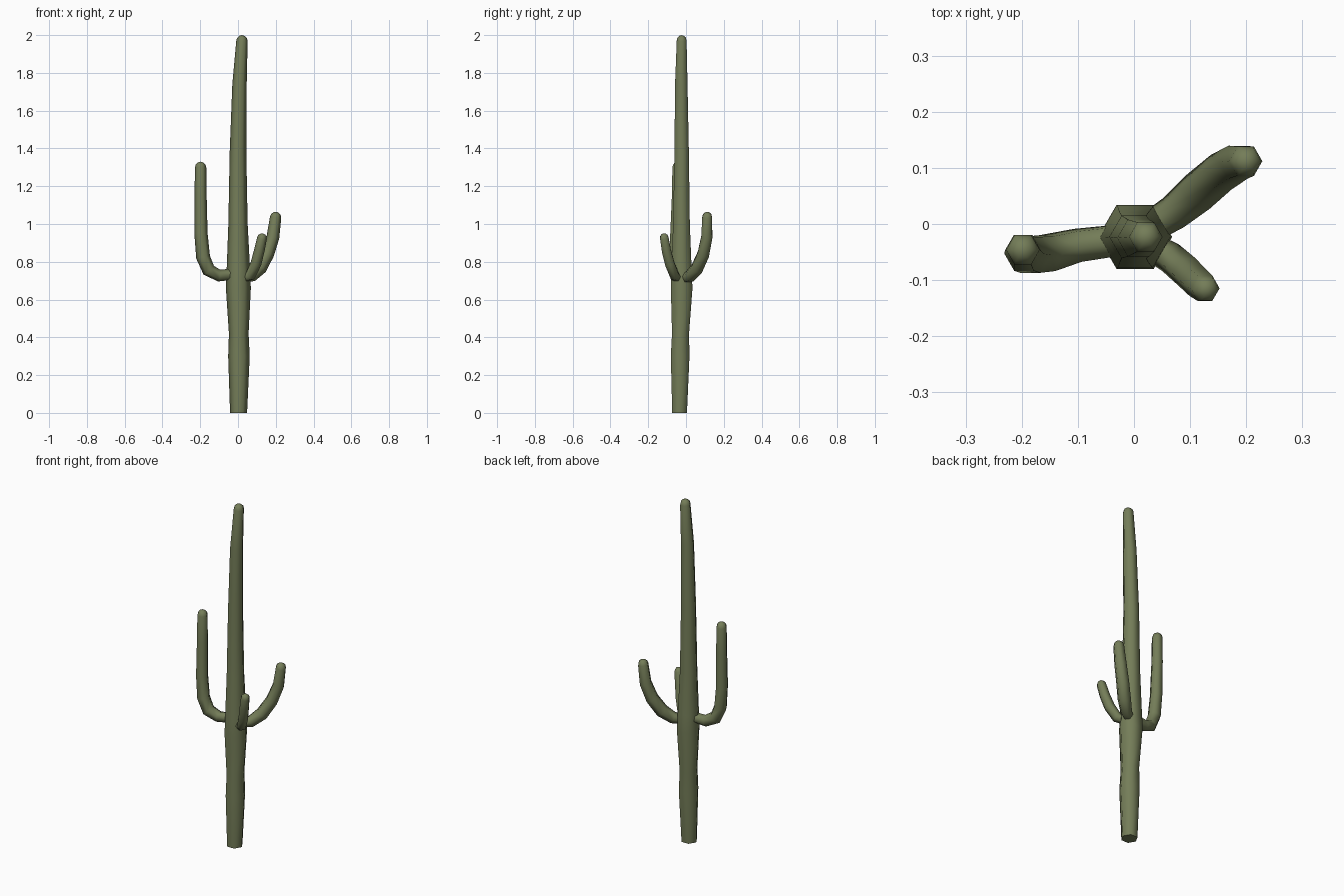
import bpy, bmesh, math
from mathutils import Vector

if "Cube" in bpy.data.objects:
    bpy.data.objects.remove(bpy.data.objects["Cube"])

green = bpy.data.materials.new("cactus green")
green.diffuse_color = (0.175, 0.205, 0.098, 1)
green.use_nodes = True
green.node_tree.nodes["Principled BSDF"].inputs["Base Color"].default_value = green.diffuse_color


def stem(name, path, sides=6):
    """Six-sided tube along (x, y, z, radius) points, with a rounded tip."""
    pts = [Vector(p[:3]) for p in path]
    radii = [p[3] for p in path]
    # Rounded tip rings
    d = (pts[-1] - pts[-2]).normalized()
    end, r = pts[-1], radii[-1]
    for along, size in ((0.5, 0.85), (0.85, 0.5)):
        pts.append(end + d * r * along)
        radii.append(r * size)
    bm = bmesh.new()
    rings = []
    for i, (p, rad) in enumerate(zip(pts, radii)):
        t = pts[min(i + 1, len(pts) - 1)] - pts[max(i - 1, 0)]
        if i == 0 and p.z == 0:
            t = Vector((0, 0, 1))
        q = Vector((0, 0, 1)).rotation_difference(t.normalized())
        rings.append([bm.verts.new(p + q @ Vector((
            rad * math.cos(math.tau * k / sides),
            rad * math.sin(math.tau * k / sides), 0))) for k in range(sides)])
    for a, b in zip(rings, rings[1:]):
        for k in range(sides):
            n = (k + 1) % sides
            bm.faces.new((a[k], a[n], b[n], b[k]))
    bm.faces.new(rings[0][::-1])
    tip = bm.verts.new(end + d * r)
    for k in range(sides):
        bm.faces.new((rings[-1][k], rings[-1][(k + 1) % sides], tip))
    for f in bm.faces:
        f.smooth = len(f.verts) != sides   # flat base only
    mesh = bpy.data.meshes.new(name)
    bm.to_mesh(mesh)
    bm.free()
    mesh.materials.append(green)
    obj = bpy.data.objects.new(name, mesh)
    bpy.context.collection.objects.link(obj)
    return obj


# Main trunk, slightly bulging and leaning at the top
stem("trunk", [
    (0.003, -0.034, 0, 0.045), (0.005, -0.031, 0.3, 0.057),
    (0.004, -0.029, 0.42, 0.052), (0.002, -0.023, 0.66, 0.066),
    (0.002, -0.024, 0.76, 0.062), (0.000, -0.024, 1.0, 0.051),
    (0.000, -0.023, 1.38, 0.044), (0.008, -0.025, 1.74, 0.038),
    (0.021, -0.023, 1.97, 0.030)])

# Tall left arm
stem("left_arm", [
    (-0.02, -0.028, 0.735, 0.030), (-0.10, -0.038, 0.727, 0.032),
    (-0.155, -0.052, 0.755, 0.036), (-0.185, -0.055, 0.825, 0.037),
    (-0.196, -0.053, 0.95, 0.035), (-0.198, -0.047, 1.15, 0.032),
    (-0.198, -0.046, 1.30, 0.030)])

# Middle arm at the back right
stem("back_right_arm", [
    (0.03, -0.005, 0.715, 0.028), (0.07, 0.02, 0.722, 0.032),
    (0.115, 0.058, 0.765, 0.037), (0.155, 0.092, 0.84, 0.036),
    (0.185, 0.11, 0.93, 0.034), (0.199, 0.112, 1.035, 0.030)])

# Short arm at the front right
stem("front_right_arm", [
    (0.03, -0.04, 0.715, 0.025), (0.065, -0.06, 0.725, 0.028),
    (0.095, -0.086, 0.79, 0.029), (0.113, -0.104, 0.86, 0.028),
    (0.127, -0.115, 0.925, 0.026)])
